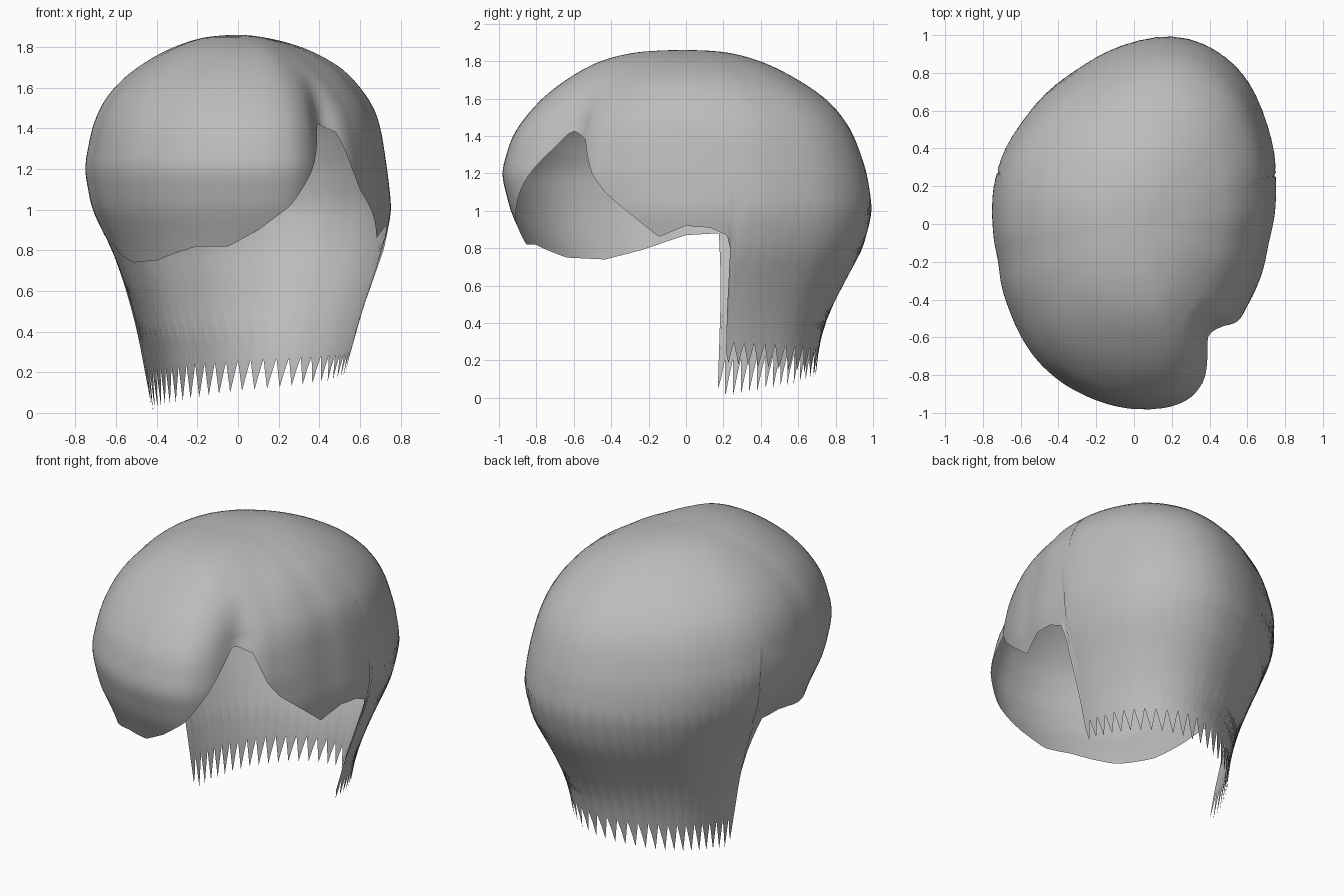
import bpy, bmesh, math

if "Cube" in bpy.data.objects:
    bpy.data.objects.remove(bpy.data.objects["Cube"])

TOP, COLS, RINGS = 1.86, 216, 44

# plan outline seen from above: (angle in degrees, radius)
PLAN = [(15, .78), (38, .89), (54, .99), (67, 1.03), (78, 1.025), (90, .97), (110, .88),
        (126, .844), (138, .814), (150, .80), (176, .757), (195, .747), (218, .82),
        (236, .90), (251, .945), (267, .985), (284, 1.0), (291, .965), (296, .91),
        (303, .86), (319, .765), (328, .746), (352, .72)]

# lower hairline: (angle, height)
HEM = [(0, .92), (10, .91), (18, .86), (21, .3), (90, .26), (158, .2), (161, .6), (165, .88),
       (180, .87), (202, .79), (220, .74), (238, .75), (256, .82), (267, .82), (276.5, .9),
       (286, 1.02), (293, 1.18), (297.5, 1.3), (302.4, 1.43), (312, 1.38), (318, 1.2),
       (324, 1.1), (336, .98), (348, .86)]

# vertical profiles: drop below the crown, and relative reach in each direction
DROP = [0, .01, .06, .16, .26, .36, .46, .66, .86, 1.06, 1.26, 1.46, 1.66, 1.86]
LEFT = [0, .2, .42, .66, .81, .90, .95, 1, .95, .82, .72, .65, .60, .56]
RIGHT = [0, .14, .42, .68, .80, .89, .93, .97, 1, .95, .85, .77, .70, .66]
FRONT = [0, .25, .47, .65, .78, .87, .94, 1, .95, .86, .8, .75, .7, .7]
BACK = [0, .2, .4, .6, .75, .84, .9, .97, 1, .95, .84, .74, .7, .69]


def around(table, a):
    a %= 360
    pts = [(table[-1][0] - 360, table[-1][1])] + table + [(table[0][0] + 360, table[0][1])]
    for (a0, v0), (a1, v1) in zip(pts, pts[1:]):
        if a0 <= a <= a1:
            return v0 + (v1 - v0) * (a - a0) / (a1 - a0)


def reach(values, drop):
    s = math.sqrt(max(drop, 0))
    for i in range(len(DROP) - 1):
        s0, s1 = math.sqrt(DROP[i]), math.sqrt(DROP[i + 1])
        if s <= s1:
            return values[i] + (values[i + 1] - values[i]) * (s - s0) / (s1 - s0)
    return values[-1]


def soft_reach(values, drop):
    h = min(.05, drop * .4)
    return (reach(values, drop - h) + 2 * reach(values, drop) + reach(values, drop + h)) / 4


def surface_point(angle, z):
    c, s = math.cos(math.radians(angle)), math.sin(math.radians(angle))
    drop = TOP - z
    scale = (c * c * soft_reach(RIGHT if c > 0 else LEFT, drop)
             + s * s * soft_reach(BACK if s > 0 else FRONT, drop))
    r = sum(around(PLAN, angle + k) for k in (-5, -2.5, 0, 2.5, 5)) / 5 * scale
    # crease where the fringe parts
    fade = min(max((drop - .15) / .25, 0), 1)
    r *= 1 - .10 * fade * math.exp(-((angle - 305) / 8) ** 2)
    return (r * c, r * s, z)


# hair shell, columns running from the crown to the hem
bm = bmesh.new()
crown = bm.verts.new((0, 0, TOP))
columns = []
for i in range(COLS):
    a = i * 360 / COLS
    hem = around(HEM, a)
    if 20.5 < a < 158.5:  # saw-tooth strands along the nape
        hem -= (i % 3) / 2 * (.11 + .09 * (a - 20) / 140)
    columns.append([bm.verts.new(surface_point(a, TOP - (TOP - hem) * (j / RINGS) ** 1.7))
                    for j in range(1, RINGS + 1)])
for i in range(COLS):
    p, q = columns[i], columns[(i + 1) % COLS]
    bm.faces.new((crown, p[0], q[0]))
    for j in range(RINGS - 1):
        bm.faces.new((p[j], p[j + 1], q[j + 1], q[j]))
for f in bm.faces:
    f.smooth = True
mesh = bpy.data.meshes.new("hair")
bm.to_mesh(mesh)
bm.free()

hair = bpy.data.objects.new("hair", mesh)
bpy.context.collection.objects.link(hair)
grey = bpy.data.materials.new("hair grey")
grey.diffuse_color = (.5, .5, .5, 1)
grey.use_nodes = True
grey.node_tree.nodes["Principled BSDF"].inputs["Base Color"].default_value = grey.diffuse_color
mesh.materials.append(grey)
